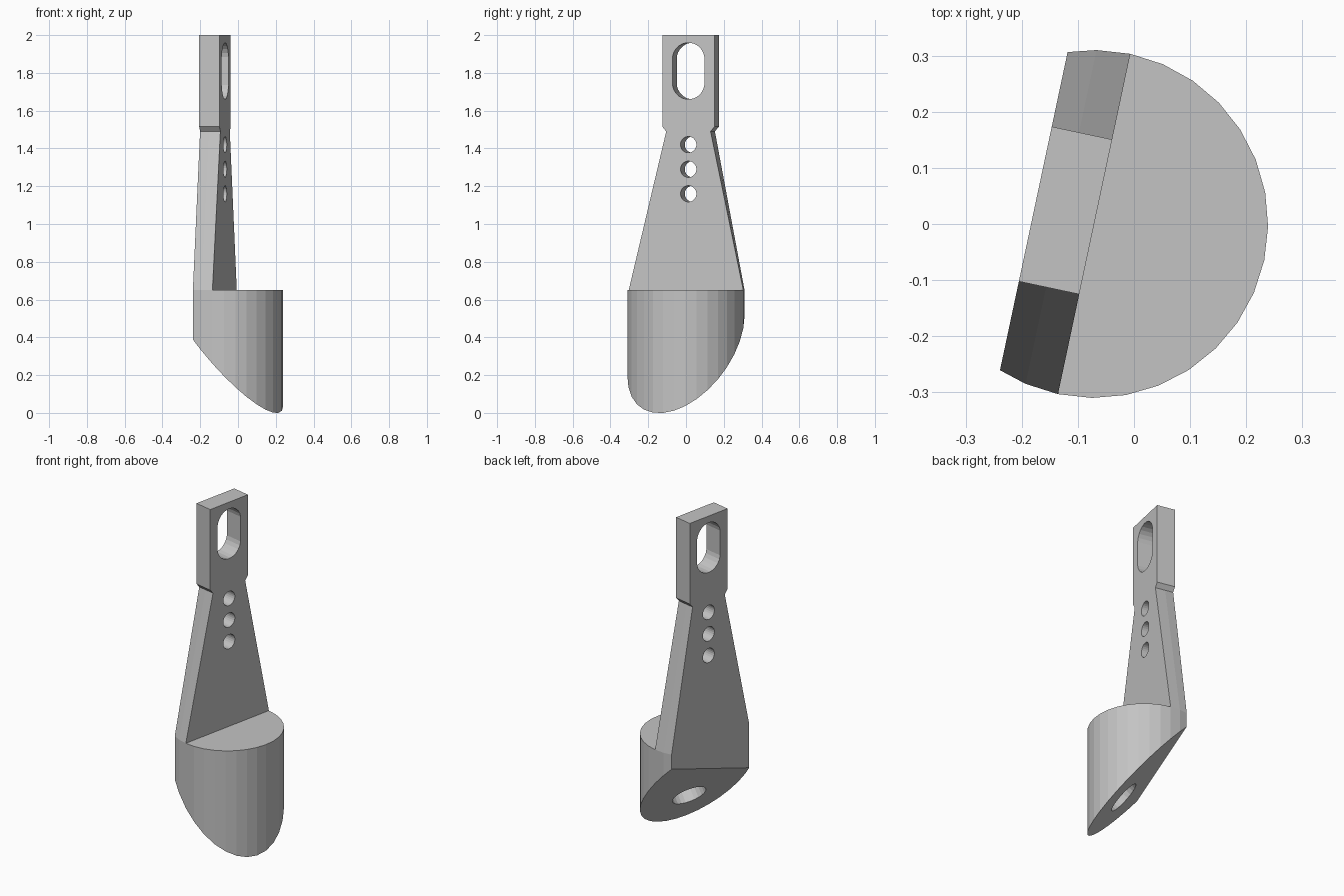
import bpy, bmesh
from math import sin, cos, pi, radians, sqrt, copysign
from mathutils import Matrix, Vector

cube = bpy.data.objects.get("Cube")
if cube:
    bpy.data.objects.remove(cube, do_unlink=True)

RADIUS, BACK, SHELF = 0.31, -0.11, 0.65
MID = 0.013                                   # centre line of the upper plate
PLACE = Matrix.Translation((-0.071, 0, 0)) @ Matrix.Rotation(radians(-12), 4, "Z")

grey = bpy.data.materials.new("plain_grey")
grey.use_nodes = True
colour = (0.55, 0.55, 0.55, 1)
grey.diffuse_color = colour
grey.node_tree.nodes["Principled BSDF"].inputs["Base Color"].default_value = colour


def make_object(name, bm):
    bmesh.ops.recalc_face_normals(bm, faces=bm.faces[:])
    mesh = bpy.data.meshes.new(name)
    bm.to_mesh(mesh)
    bm.free()
    mesh.materials.append(grey)
    obj = bpy.data.objects.new(name, mesh)
    bpy.context.collection.objects.link(obj)
    return obj


def extrude(bm, face, height):
    """Extrude a face upwards; return the new cap and its vertices."""
    out = bmesh.ops.extrude_face_region(bm, geom=[face])["geom"]
    verts = [g for g in out if isinstance(g, bmesh.types.BMVert)]
    bmesh.ops.translate(bm, verts=verts, vec=(0, 0, height))
    return next(g for g in out if isinstance(g, bmesh.types.BMFace)), verts


def add_hole(bm, matrix, radius, depth, stretch=0, sides=24):
    """Add a round or slotted prism, centred on the matrix."""
    ring = []
    for k in range(sides):
        a = 2 * pi * (k + 0.5) / sides
        y = radius * sin(a)
        ring.append(bm.verts.new((radius * cos(a), y + copysign(stretch, y), -depth / 2)))
    cap, top = extrude(bm, bm.faces.new(ring), depth)
    bmesh.ops.transform(bm, matrix=matrix, verts=ring + top)


# Round cup with a flat back
bm = bmesh.new()
flat = sqrt(RADIUS ** 2 - BACK ** 2)
outline = [(BACK, -flat)]
outline += [(RADIUS * cos(k * pi / 16), RADIUS * sin(k * pi / 16)) for k in range(-9, 10)]
outline.append((BACK, flat))
base = bm.faces.new([bm.verts.new((x, y, -0.1)) for x, y in outline])
top, verts = extrude(bm, base, SHELF + 0.1)

# Tapered plate, waist and neck rising from the back of the shelf
a, b = [v for v in verts if abs(v.co.x) < 1e-4]
other, _ = bmesh.utils.face_split(top, a, b)
face = min((top, other), key=lambda f: f.calc_center_median().x)
z = SHELF
for height, half in ((1.49, 0.12), (1.515, 0.141), (2.0, 0.141)):
    face, verts = extrude(bm, face, height - z)
    z = height
    for v in verts:
        v.co.y = MID + copysign(half, v.co.y - MID)
bmesh.ops.transform(bm, matrix=PLACE, verts=bm.verts[:])

# Sloping underside
slope = Vector((1.018, -0.525, 1)).normalized()
bmesh.ops.bisect_plane(bm, geom=bm.verts[:] + bm.edges[:] + bm.faces[:],
                       plane_co=(-0.071, 0, 0.354), plane_no=slope, clear_inner=True)
bmesh.ops.holes_fill(bm, edges=[e for e in bm.edges if e.is_boundary], sides=0)
body = make_object("bracket_body", bm)

# Slot, three round holes and a blind hole in the underside
bm = bmesh.new()
sideways = Matrix(((0, 0, 1, 0), (1, 0, 0, 0), (0, 1, 0, 0), (0, 0, 0, 1)))
holes = [(1.81, 0.087, 0.063)] + [(h, 0.043, 0) for h in (1.16, 1.29, 1.42)]
for height, radius, stretch in holes:
    spot = PLACE @ Matrix.Translation((BACK / 2, MID, height)) @ sideways
    add_hole(bm, spot, radius, 0.3, stretch)
tilt = slope.to_track_quat("Z", "Y").to_matrix().to_4x4()
add_hole(bm, Matrix.Translation((0.02, -0.06, 0.227)) @ tilt, 0.098, 0.3)
cutter = make_object("hole_cutter", bm)
cutter.hide_render = True

# Cut the holes and discard the cutter
mod = body.modifiers.new("holes", "BOOLEAN")
mod.operation = "DIFFERENCE"
mod.solver = "EXACT"
mod.object = cutter
graph = bpy.context.evaluated_depsgraph_get()
graph.update()
cut_mesh = bpy.data.meshes.new_from_object(body.evaluated_get(graph))
body.modifiers.clear()
body.data = cut_mesh
bpy.data.objects.remove(cutter, do_unlink=True)
